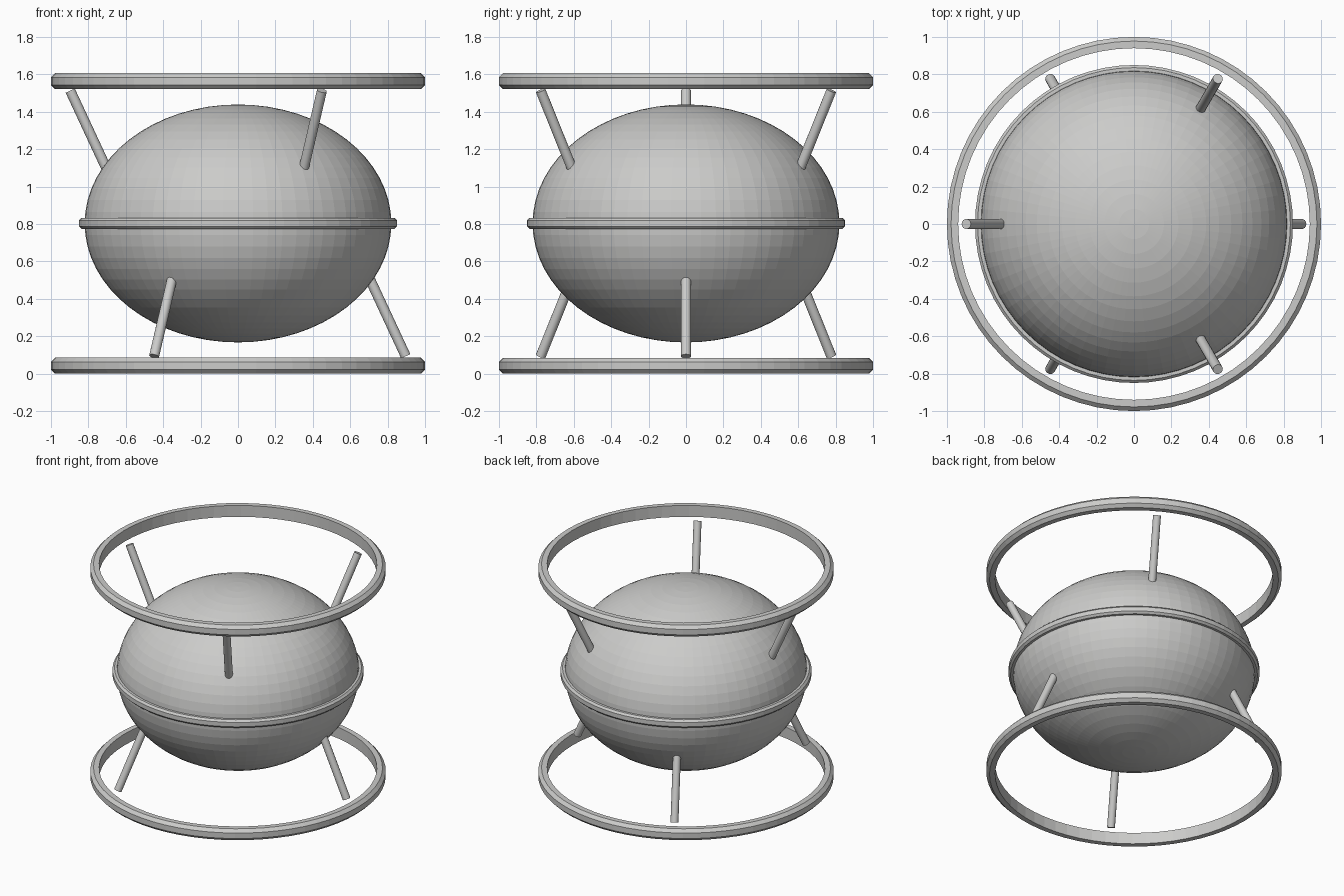
import bpy
import bmesh
from math import cos, sin, pi, radians
from mathutils import Vector

cube = bpy.data.objects.get("Cube")
if cube:
    bpy.data.objects.remove(cube)

grey = bpy.data.materials.new("light grey metal")
grey.use_nodes = True
COLOR = (0.6, 0.6, 0.59, 1)
grey.diffuse_color = COLOR
grey.node_tree.nodes["Principled BSDF"].inputs["Base Color"].default_value = COLOR

MID = 0.803  # mirror height of the whole frame
SEGMENTS = 64


def add_object(name, bm):
    bmesh.ops.recalc_face_normals(bm, faces=bm.faces)
    mesh = bpy.data.meshes.new(name)
    bm.to_mesh(mesh)
    bm.free()
    mesh.materials.append(grey)
    obj = bpy.data.objects.new(name, mesh)
    bpy.context.collection.objects.link(obj)
    return obj


def ring(name, inner, outer, bottom, top, chamfer):
    """Hoop with a straight inner wall and chamfered outer edges."""
    profile = [(inner, bottom), (outer - chamfer, bottom), (outer, bottom + chamfer),
               (outer, top - chamfer), (outer - chamfer, top), (inner, top)]
    bm = bmesh.new()
    loops = []
    for i in range(SEGMENTS):
        a = 2 * pi * i / SEGMENTS
        loops.append([bm.verts.new((r * cos(a), r * sin(a), z)) for r, z in profile])
    n = len(profile)
    for i in range(SEGMENTS):
        here, there = loops[i], loops[(i + 1) % SEGMENTS]
        for j in range(n):
            k = (j + 1) % n
            bm.faces.new((here[j], there[j], there[k], here[k]))
    return add_object(name, bm)


def strut(name, start, end, radius):
    """Round rod between two points."""
    bpy.ops.mesh.primitive_cylinder_add(vertices=16, radius=radius, depth=(end - start).length,
                                        location=(start + end) / 2)
    obj = bpy.context.object
    obj.name = name
    obj.rotation_euler = (end - start).to_track_quat('Z', 'Y').to_euler()
    obj.data.materials.append(grey)
    bpy.ops.object.shade_smooth_by_angle(angle=radians(30))


# Faceted flattened tank
bm = bmesh.new()
bmesh.ops.create_uvsphere(bm, u_segments=SEGMENTS, v_segments=32, radius=1)
bmesh.ops.scale(bm, vec=(0.82, 0.82, 0.636), verts=bm.verts)
bmesh.ops.translate(bm, vec=(0, 0, MID), verts=bm.verts)
add_object("tank", bm)

# Hoops
ring("base_ring", 0.94, 1.0, 0, 0.085, 0.022)
ring("top_ring", 0.94, 1.0, 1.521, 1.606, 0.022)
ring("middle_band", 0.80, 0.85, MID - 0.03, MID + 0.03, 0.014)

# Three slanted struts above, three below, turned by half a step
for label, side, offset in (("upper", 1, 60), ("lower", -1, 0)):
    for i in range(3):
        a = radians(offset + 120 * i)
        inner = Vector((0.69 * cos(a), 0.69 * sin(a), MID + side * 0.265))
        outer = Vector((0.897 * cos(a), 0.897 * sin(a), MID + side * 0.71))
        strut(f"{label}_strut_{i + 1}", inner, outer, 0.027)
